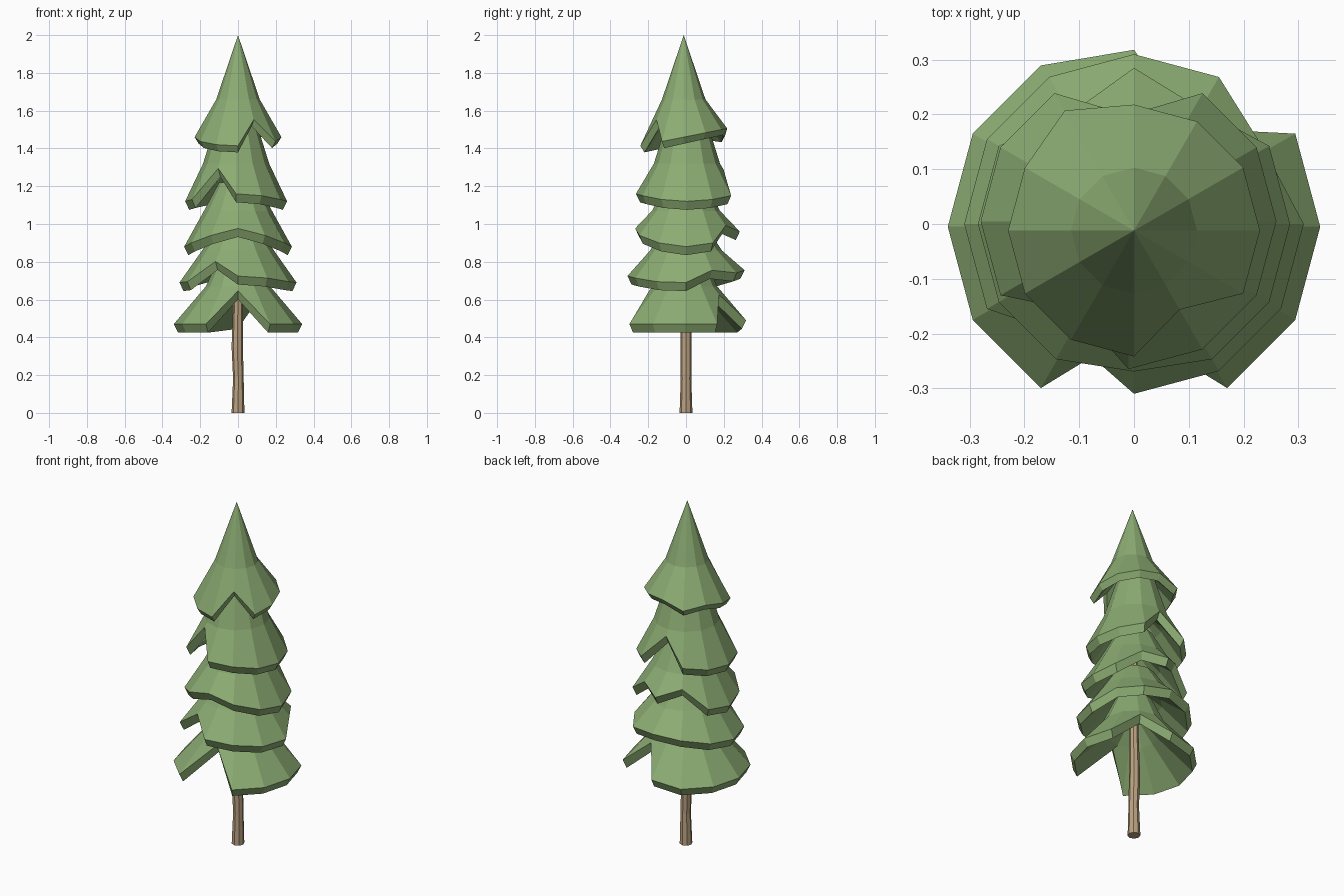
import bpy, bmesh
from math import sin, cos, radians, tau

if "Cube" in bpy.data.objects:
    bpy.data.objects.remove(bpy.data.objects["Cube"])

SIDES = 12


def material(name, rgb):
    m = bpy.data.materials.new(name)
    m.diffuse_color = (*rgb, 1)
    m.use_nodes = True
    m.node_tree.nodes["Principled BSDF"].inputs["Base Color"].default_value = m.diffuse_color
    return m


green = material("needles", (0.26, 0.41, 0.17))
brown = material("bark", (0.5, 0.36, 0.22))


def finish(name, bm, mat):
    bmesh.ops.remove_doubles(bm, verts=bm.verts, dist=0.0005)
    bmesh.ops.recalc_face_normals(bm, faces=bm.faces)
    me = bpy.data.meshes.new(name)
    bm.to_mesh(me)
    bm.free()
    me.materials.append(mat)
    ob = bpy.data.objects.new(name, me)
    bpy.context.collection.objects.link(ob)
    return ob


def loft(name, rings, mat, cap_start=True):
    bm = bmesh.new()
    loops = [[bm.verts.new(p) for p in ring] for ring in rings]
    n = len(loops[0])
    for a, b in zip(loops, loops[1:]):
        for i in range(n):
            j = (i + 1) % n
            bm.faces.new((a[i], a[j], b[j], b[i]))
    if cap_start:
        bm.faces.new(loops[0])
    bm.faces.new(loops[-1])
    return finish(name, bm, mat)


def tier(name, top, mid, rim, notches, centre=(0, 0), tilt=0, saddle=0, lip=0.045):
    """Flared branch skirt; top, mid, rim are (radius, z); notches map angle to
    depth, where a negative depth makes a drooping tip instead."""
    rings = [[] for _ in range(6)]
    for i in range(SIDES):
        deg = i * 360 // SIDES
        a = radians(deg)
        t = notches.get(deg, 0)
        rr = rim[0] + (mid[0] - rim[0]) * t
        z0 = rim[1] + tilt * sin(a) * rim[0] + saddle * cos(2 * a)
        rz = z0 + (mid[1] - z0) * t
        profile = [top, mid, (rr, rz), (rr - 0.022, rz - lip),
                   (mid[0] - 0.04, mid[1] - 0.06),
                   (0.04, min(top[1] - 0.1, mid[1] + 0.04))]
        for k, (r, z) in enumerate(profile):
            rings[k].append((centre[0] + r * cos(a), centre[1] + r * sin(a), z))
    return loft(name, rings, green, cap_start=top[0] > 0)


# Foliage tiers, crown first
tier("crown_tier", (0.0, 2.0), (0.115, 1.66), (0.23, 1.46), {300: 0.55, 120: -0.2},
     centre=(0, -0.012), tilt=0.2, lip=0.035)
tier("upper_tier", (0.10, 1.56), (0.175, 1.32), (0.27, 1.14), {240: 0.85, 90: 0.8},
     centre=(-0.01, 0.005), saddle=-0.02)
tier("middle_tier", (0.10, 1.22), (0.18, 1.07), (0.285, 0.92),
     {270: 0.15, 120: 0.5, 60: 0.4}, saddle=-0.04)
tier("lower_tier", (0.11, 0.98), (0.19, 0.86), (0.31, 0.715),
     {240: 0.6, 30: 0.3}, tilt=0.05, saddle=-0.025)
tier("bottom_tier", (0.10, 0.82), (0.17, 0.67), (0.34, 0.47),
     {270: 0.88, 60: 0.78, 90: 0.1}, centre=(0, -0.005))

# Trunk, slightly crooked
trunk = []
for z, r, x in [(0, 0.034, 0), (0.18, 0.028, 0.002), (0.35, 0.03, -0.004),
                (0.6, 0.025, 0), (1.4, 0.015, 0)]:
    trunk.append([(x + r * cos(tau * i / 8), r * sin(tau * i / 8), z) for i in range(8)])
loft("trunk", trunk, brown)
